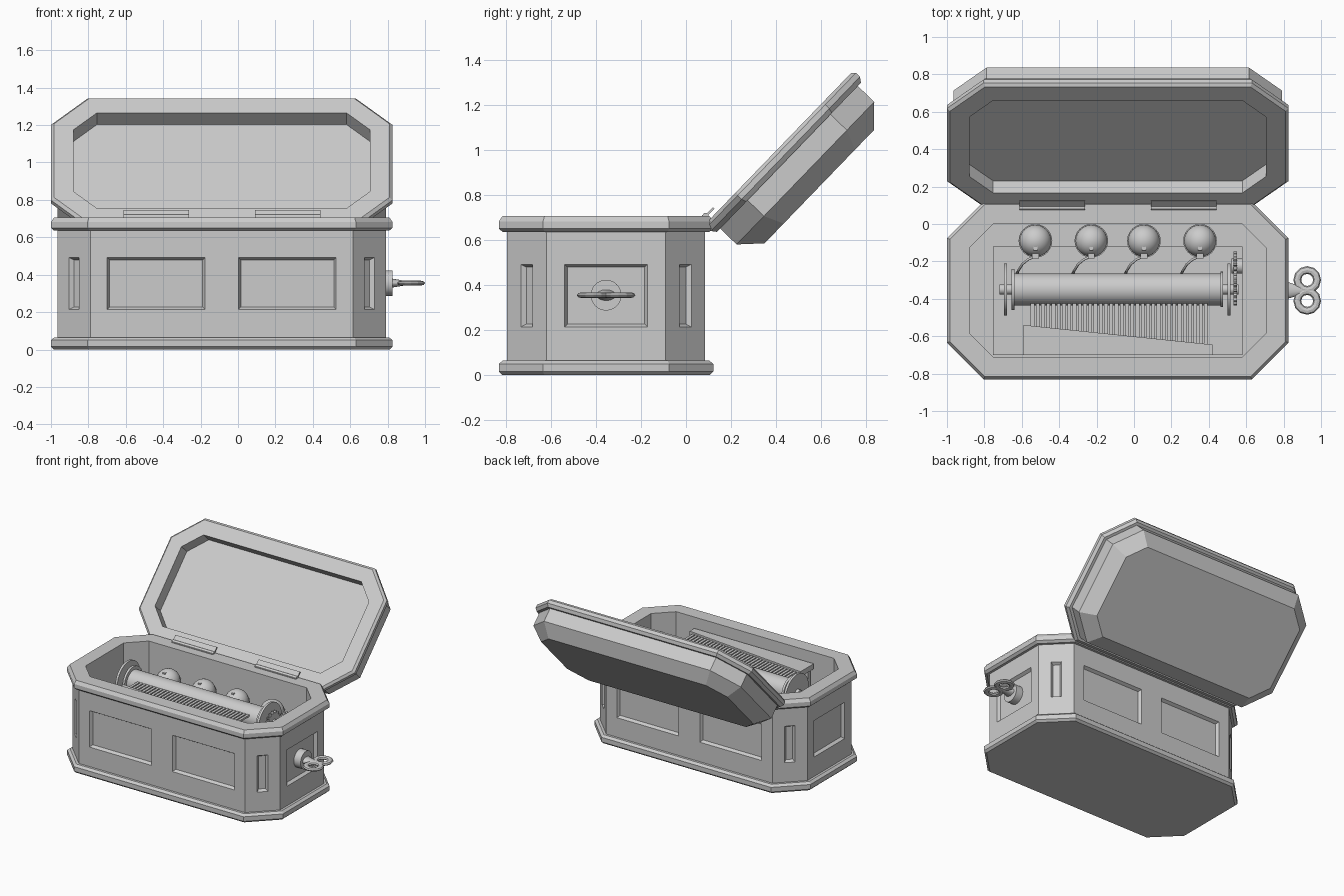
import bpy, bmesh, math
from mathutils import Vector, Matrix

if "Cube" in bpy.data.objects:
    bpy.data.objects.remove(bpy.data.objects["Cube"])

CX, CY = -0.087, -0.355          # centre of the casket footprint


def finish(name, bm, smooth=False):
    bmesh.ops.recalc_face_normals(bm, faces=bm.faces)
    me = bpy.data.meshes.new(name)
    bm.to_mesh(me)
    bm.free()
    ob = bpy.data.objects.new(name, me)
    bpy.context.collection.objects.link(ob)
    if smooth:
        bpy.ops.object.select_all(action='DESELECT')
        ob.select_set(True)
        bpy.context.view_layer.objects.active = ob
        bpy.ops.object.shade_smooth_by_angle(angle=math.radians(35))
    return ob


def octagon(inset, z):
    hx, hy, c = 0.877 - inset, 0.44 - inset, 0.175 - 0.586 * inset
    return [(hx, hy - c, z), (hx - c, hy, z), (c - hx, hy, z), (-hx, hy - c, z),
            (-hx, c - hy, z), (c - hx, -hy, z), (hx - c, -hy, z), (hx, c - hy, z)]


def loft(name, profile, ring=False):
    """Stack of inset octagons; a ring closes on itself, otherwise ends are capped."""
    bm = bmesh.new()
    loops = [[bm.verts.new(p) for p in octagon(*s)] for s in profile]
    pairs = list(zip(loops, loops[1:])) + ([(loops[-1], loops[0])] if ring else [])
    for a, b in pairs:
        for i in range(8):
            j = (i + 1) % 8
            bm.faces.new((a[i], a[j], b[j], b[i]))
    if not ring:
        bm.faces.new(loops[0])
        bm.faces.new(loops[-1])
    ob = finish(name, bm)
    ob.location = (CX, CY, 0)
    return ob


def box(name, lo, hi):
    bm = bmesh.new()
    lo, hi = Vector(lo), Vector(hi)
    bmesh.ops.create_cube(bm, size=1, matrix=Matrix.Translation((lo + hi) / 2)
                          @ Matrix.Diagonal((*(hi - lo), 1)))
    return finish(name, bm)


def rod(name, x0, x1, y, z, r, sides=32, r2=None):
    """Cylinder or cone lying along x."""
    bm = bmesh.new()
    m = Matrix.Translation(((x0 + x1) / 2, y, z)) @ Matrix.Rotation(math.pi / 2, 4, 'Y')
    bmesh.ops.create_cone(bm, cap_ends=True, segments=sides, radius1=r,
                          radius2=r if r2 is None else r2, depth=x1 - x0, matrix=m)
    return finish(name, bm, True)


def prism(name, outline, z0, z1):
    bm = bmesh.new()
    f = bm.faces.new([bm.verts.new((x, y, z0)) for x, y in outline])
    g = bmesh.ops.extrude_face_region(bm, geom=[f])['geom']
    bmesh.ops.translate(bm, vec=(0, 0, z1 - z0),
                        verts=[v for v in g if isinstance(v, bmesh.types.BMVert)])
    return finish(name, bm)


# casket: moulded base, hollow body, moulded top rim
loft("base_moulding", [(-0.02, 0), (-0.036, 0.015), (-0.036, 0.05), (-0.018, 0.065)])
body = loft("casket_body", [(0, 0.05), (0, 0.65), (0.085, 0.65), (0.085, 0.37)])
loft("top_rim", [(-0.018, 0.635), (-0.036, 0.65), (-0.036, 0.682), (-0.02, 0.706),
                 (0.085, 0.706), (0.085, 0.635)], ring=True)

# recessed panels cut with tapered blocks on every wall
bm = bmesh.new()


def panel(x, y, angle, w, z0=0.213, z1=0.493, depth=0.022):
    m = Matrix.Translation((x, y, 0)) @ Matrix.Rotation(angle, 4, 'Z')   # local +x faces out
    loops = []
    for d, k in ((0.01, -0.005), (-depth, 0.014)):
        h = w / 2 - k
        loops.append([bm.verts.new(m @ Vector((d, a, b))) for a, b in
                      ((-h, z0 + k), (h, z0 + k), (h, z1 - k), (-h, z1 - k))])
    a, b = loops
    bm.faces.new(a)
    bm.faces.new(b)
    for i in range(4):
        j = (i + 1) % 4
        bm.faces.new((a[i], a[j], b[j], b[i]))


for s in (-1, 1):
    for t in (-1, 1):
        panel(t * 0.3505, s * 0.44, s * math.pi / 2, 0.525)
        panel(s * (0.877 - 0.0875), t * (0.44 - 0.0875), math.atan2(t, s), 0.076)
    panel(s * 0.877, 0, 0 if s > 0 else math.pi, 0.37)
cutter = finish("panel_cutter", bm)
cutter.location = (CX, CY, 0)
cutter.hide_render = True
cutter.hide_viewport = True
mod = body.modifiers.new("panels", 'BOOLEAN')
mod.object = cutter
mod.solver = 'EXACT'

# open lid, hollow underneath, tilted back
lid = loft("lid", [(0.085, 0.09), (0.085, 0), (-0.02, 0), (-0.036, 0.015), (-0.036, 0.04),
                   (-0.02, 0.062), (0, 0.062), (0, 0.163), (0.09, 0.249)])
lid.location = (CX, 0.413, 1.01)
lid.rotation_euler = (math.radians(226), 0, 0)

# hinges
for x0 in (-0.613, 0.09):
    rod("hinge_barrel", x0, x0 + 0.35, 0.088, 0.708, 0.013, 12)
    box("hinge_leaf", (x0, 0.07, 0.70), (x0 + 0.35, 0.09, 0.712))
    leaf = box("hinge_lid_leaf", (0, 0, -0.005), (0.35, 0.045, 0.005))
    leaf.location = (x0, 0.092, 0.71)
    leaf.rotation_euler = (math.radians(46), 0, 0)

# movement: bed plate and pinned cylinder with end discs
AY, AZ = -0.35, 0.565
box("bed_plate", (-0.755, -0.70, 0.36), (0.58, -0.12, 0.40))
rod("music_cylinder", -0.64, 0.465, AY, AZ, 0.085)
for x0, x1, r in ((-0.72, -0.63, 0.027), (-0.695, -0.678, 0.14), (-0.655, -0.638, 0.11),
                  (0.462, 0.477, 0.095), (0.465, 0.56, 0.027), (0.50, 0.517, 0.14)):
    rod("cylinder_disc", x0, x1, AY, AZ, r)


# drive gears
def gear(x0, x1, y, z, r, teeth):
    pts = []
    for i in range(teeth * 4):
        a = math.tau * i / (teeth * 4)
        k = r if i % 4 < 2 else r * 0.83
        pts.append((k * math.cos(a), k * math.sin(a)))
    g = prism("gear", pts, 0, x1 - x0)
    g.rotation_euler = (0, math.pi / 2, 0)
    g.location = (x0, y, z)


gear(0.533, 0.55, AY, AZ, 0.085, 16)
gear(0.533, 0.55, -0.21, 0.53, 0.062, 12)
rod("gear_shaft", 0.52, 0.58, -0.225, 0.53, 0.04, 16)

# comb: tapering bar with slender teeth reaching the cylinder
prism("comb_bar", [(-0.59, -0.70), (0.42, -0.70), (0.42, -0.645), (-0.59, -0.54)], 0.585, 0.625)
box("comb_support", (-0.57, -0.69, 0.39), (0.40, -0.66, 0.59))
for i in range(34):
    x = -0.543 + i * 0.0281
    root = -0.56 - 0.105 * (x + 0.59) / 1.01
    box("comb_tooth", (x - 0.010, root, 0.598), (x + 0.010, -0.425, 0.612))

# bells with hammers
for bx in (-0.527, -0.228, 0.053, 0.353):
    bm = bmesh.new()
    bmesh.ops.create_uvsphere(bm, u_segments=24, v_segments=14, radius=0.085)
    bell = finish("bell", bm, True)
    bell.location = (bx, -0.09, 0.50)
    rod("bell_band", -0.006, 0.006, 0, 0, 0.09, 24).matrix_world = \
        Matrix.Translation((bx, -0.09, 0.50)) @ Matrix.Rotation(math.pi / 2, 4, 'Y')
    rod("bell_post", 0, 0.11, 0, 0, 0.02, 12).matrix_world = \
        Matrix.Translation((bx, -0.09, 0.36)) @ Matrix.Rotation(-math.pi / 2, 4, 'Y')
    box("bell_stud", (bx - 0.01, -0.142, 0.55), (bx + 0.01, -0.12, 0.578))
    box("hammer_head", (bx - 0.018, -0.185, 0.515), (bx + 0.018, -0.158, 0.55))
    cu = bpy.data.curves.new("hammer_arm", 'CURVE')
    cu.dimensions = '3D'
    cu.bevel_depth = 0.007
    cu.bevel_resolution = 1
    cu.use_fill_caps = True
    sp = cu.splines.new('POLY')
    path = [(-0.10, -0.27, 0.39), (-0.092, -0.25, 0.46), (-0.07, -0.215, 0.51),
            (-0.04, -0.19, 0.53), (0, -0.172, 0.535)]
    sp.points.add(len(path) - 1)
    for p, (x, y, z) in zip(sp.points, path):
        p.co = (bx + x, y, z, 1)
    bpy.context.collection.objects.link(bpy.data.objects.new("hammer_arm", cu))

# winding key: collar, tapered stem and two flat loops
KY, KZ = -0.355, 0.355
rod("key_collar", 0.755, 0.825, KY, KZ, 0.068)
stem = rod("key_stem", 0.82, 0.90, 0, 0, 0.045, 16, 0.02)
stem.location = (0, KY, KZ)
stem.scale = (1, 1, 0.55)
for s in (-1, 1):
    bpy.ops.mesh.primitive_torus_add(major_segments=12, minor_segments=8, major_radius=0.053,
                                     minor_radius=0.021, location=(0.926, KY + s * 0.056, KZ))
    loop = bpy.context.object
    loop.name = "key_loop"
    loop.scale = (1, 1, 0.6)
